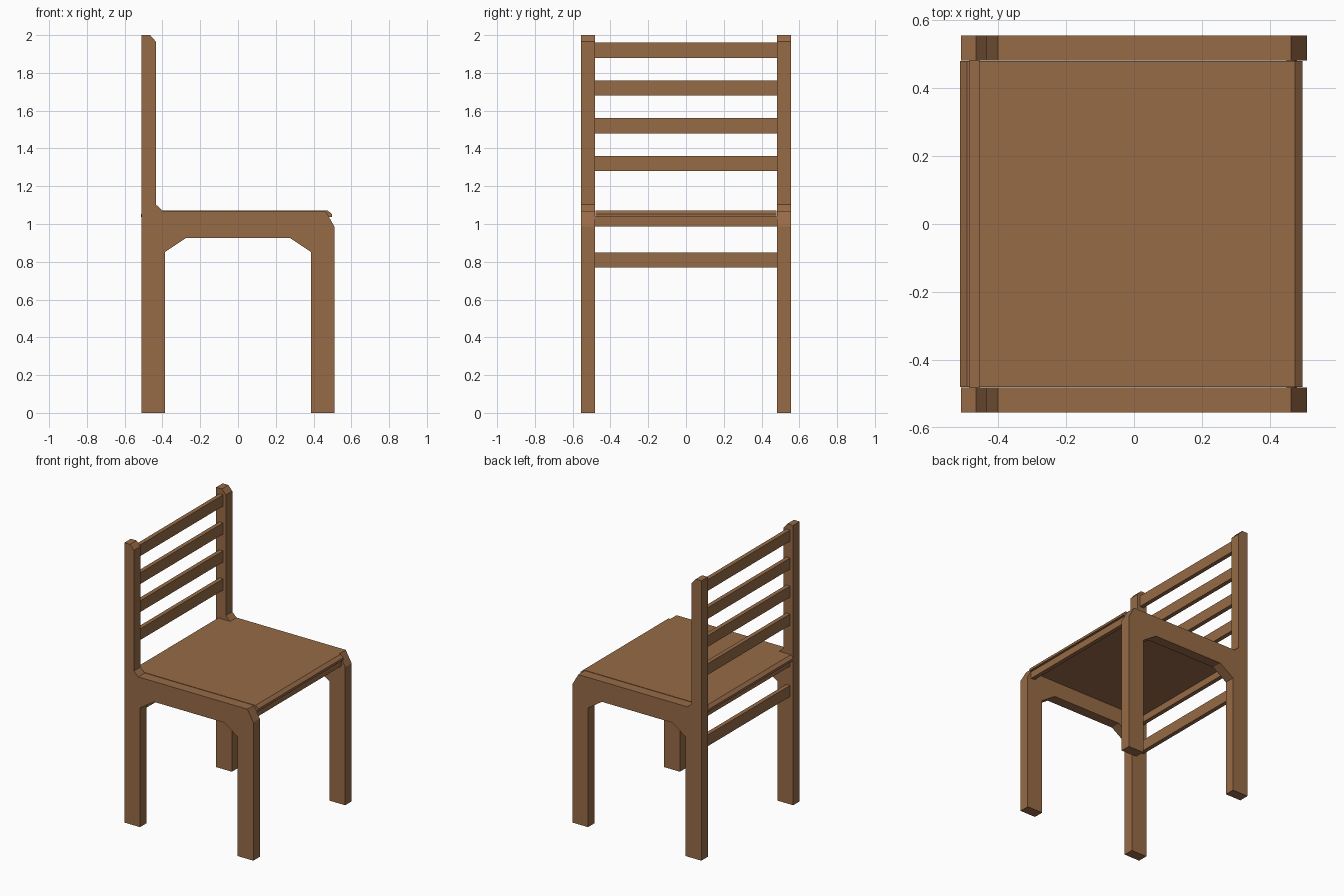
import bpy, bmesh

if "Cube" in bpy.data.objects:
    bpy.data.objects.remove(bpy.data.objects["Cube"])

wood = bpy.data.materials.new("brown wood")
wood.diffuse_color = (0.31, 0.147, 0.063, 1)
wood.use_nodes = True
wood.node_tree.nodes["Principled BSDF"].inputs["Base Color"].default_value = wood.diffuse_color


def extrude_profile(name, points, y0, y1):
    """Extrude an XZ outline from y0 to y1."""
    bm = bmesh.new()
    face = bm.faces.new([bm.verts.new((x, y0, z)) for x, z in points])
    ext = bmesh.ops.extrude_face_region(bm, geom=[face])
    verts = [g for g in ext["geom"] if isinstance(g, bmesh.types.BMVert)]
    bmesh.ops.translate(bm, verts=verts, vec=(0, y1 - y0, 0))
    bmesh.ops.recalc_face_normals(bm, faces=bm.faces)
    mesh = bpy.data.meshes.new(name)
    bm.to_mesh(mesh)
    bm.free()
    mesh.materials.append(wood)
    obj = bpy.data.objects.new(name, mesh)
    bpy.context.collection.objects.link(obj)
    return obj


def rail(name, x0, x1, z0, z1):
    return extrude_profile(name, [(x0, z0), (x1, z0), (x1, z1), (x0, z1)], -0.482, 0.482)


# Side frames: legs, seat side and back post in one board
frame = [(-0.51, 0), (-0.51, 2), (-0.465, 2), (-0.434, 1.965), (-0.434, 1.103),
         (-0.4, 1.07), (0.463, 1.07), (0.51, 0.987), (0.51, 0), (0.386, 0),
         (0.386, 0.852), (0.276, 0.925), (-0.276, 0.925), (-0.386, 0.852), (-0.386, 0)]
extrude_profile("left_side_frame", frame, -0.555, -0.482)
extrude_profile("right_side_frame", frame, 0.482, 0.555)

# Seat panel with chamfered front and back edges
seat = [(-0.513, 1.036), (-0.513, 1.052), (-0.492, 1.072), (0.475, 1.072),
        (0.497, 1.052), (0.497, 1.036)]
extrude_profile("seat", seat, -0.48, 0.48)

# Back slats
for i in range(4):
    z = 1.28 + 0.2 * i
    rail(f"back_slat_{i + 1}", -0.485, -0.455, z, z + 0.08)

# Rails under the seat and between the back legs
rail("front_seat_rail", 0.45, 0.48, 0.987, 1.04)
rail("back_seat_rail", -0.485, -0.455, 0.987, 1.04)
rail("lower_back_rail", -0.485, -0.455, 0.77, 0.85)
